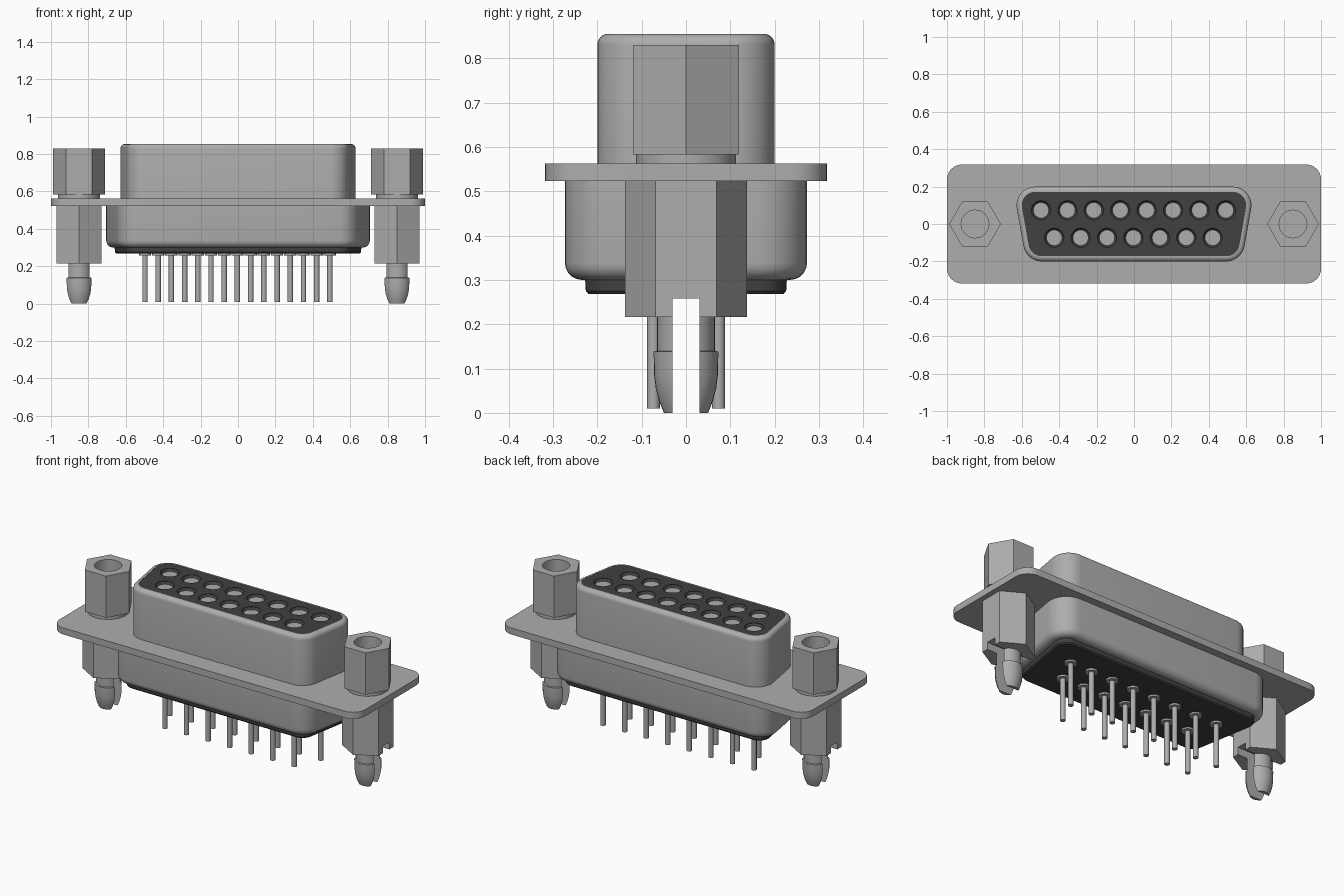
import bpy, bmesh, math

if "Cube" in bpy.data.objects:
    bpy.data.objects.remove(bpy.data.objects["Cube"])


def material(name, value):
    m = bpy.data.materials.new(name)
    m.use_nodes = True
    col = (value, value, value, 1)
    m.diffuse_color = col
    bsdf = m.node_tree.nodes["Principled BSDF"]
    bsdf.inputs["Base Color"].default_value = col
    bsdf.inputs["Roughness"].default_value = 0.5
    return m


METAL = material("grey metal", 0.42)
PLASTIC = material("dark plastic", 0.052)


def d_ring(cx, cy, r, z, slant=10, seg=8):
    """Rounded trapezoid outline, wider towards +y; slant 0 gives a rounded rectangle."""
    s = math.radians(slant)
    bottom = cx - 2 * cy * math.tan(s)
    q = math.pi / 2
    corners = [(bottom, -cy, -q, -s), (cx, cy, -s, q),
               (-cx, cy, q, math.pi + s), (-bottom, -cy, math.pi + s, 3 * q)]
    pts = []
    for x, y, a, b in corners:
        for i in range(seg + 1):
            t = a + (b - a) * i / seg
            pts.append((x + r * math.cos(t), y + r * math.sin(t), z))
    return pts


def circle(r, z, n=32, x=0, y=0, turn=0):
    return [(x + r * math.cos(turn + math.tau * i / n),
             y + r * math.sin(turn + math.tau * i / n), z) for i in range(n)]


def loft(bm, rings):
    """Skin a stack of rings, listed from bottom to top, and cap both ends."""
    rows = [[bm.verts.new(p) for p in ring] for ring in rings]
    n = len(rows[0])
    for lo, hi in zip(rows, rows[1:]):
        for i in range(n):
            j = (i + 1) % n
            bm.faces.new((lo[i], lo[j], hi[j], hi[i]))
    bm.faces.new(rows[0][::-1])
    bm.faces.new(rows[-1])


def build(name, stacks, mat, smooth=True):
    bm = bmesh.new()
    for rings in stacks:
        loft(bm, rings)
    bmesh.ops.recalc_face_normals(bm, faces=bm.faces)
    me = bpy.data.meshes.new(name)
    bm.to_mesh(me)
    bm.free()
    me.materials.append(mat)
    ob = bpy.data.objects.new(name, me)
    bpy.context.collection.objects.link(ob)
    if smooth:
        shade(ob)
    return ob


def activate(ob):
    bpy.ops.object.select_all(action='DESELECT')
    ob.select_set(True)
    bpy.context.view_layer.objects.active = ob


def shade(ob):
    activate(ob)
    bpy.ops.object.shade_smooth_by_angle(angle=math.radians(32))


def cut(ob, stacks):
    """Subtract closed stacks of rings from an object."""
    cutter = build("cutter", stacks, ob.data.materials[0], smooth=False)
    cutter.hide_render = True
    mod = ob.modifiers.new("cut", 'BOOLEAN')
    mod.operation = 'DIFFERENCE'
    mod.solver = 'EXACT'
    mod.object = cutter
    activate(ob)
    bpy.ops.object.modifier_apply(modifier=mod.name)
    bpy.data.objects.remove(cutter)
    shade(ob)


def fillet(radius, steps=5):
    """Inset and height pairs of a quarter-round edge."""
    for i in range(steps + 1):
        t = math.pi / 2 * i / steps
        yield radius * (1 - math.cos(t)), radius * math.sin(t)


# Mounting flange
build("flange", [[d_ring(0.92, 0.238, 0.08, z, slant=0) for z in (0.523, 0.562)]], METAL)


# Mating shell above the flange, with a rounded rim
def upper(inset, z):
    return d_ring(0.528, 0.1, 0.1 - inset, z)


rim = [upper(i, 0.83 + h) for i, h in fillet(0.025)]
build("upper_shell", [[upper(0, 0.55)] + rim + [upper(0.028, 0.855), upper(0.028, 0.84)]], METAL)


# Rear shell below the flange, with a rounded lower edge
def lower(inset, z):
    return d_ring(0.595, 0.163, 0.11 - inset, z)


edge = [lower(i, 0.338 - h) for i, h in fillet(0.038)]
build("lower_shell", [edge[::-1] + [lower(0, 0.53)]], METAL)
build("lower_insulator", [[lower(0.053, 0.268), lower(0.047, 0.275), lower(0.045, 0.31)]], PLASTIC)

# Contact positions: eight in the back row, seven in the front row
PITCH = 0.1412
contacts = [(-0.003 + (i - (n - 1) / 2) * PITCH, y)
            for n, y in ((8, 0.0735), (7, -0.0735)) for i in range(n)]

# Socket insulator with countersunk contact holes
face = build("upper_insulator", [[upper(0.027, 0.6), upper(0.027, 0.854)]], PLASTIC)
cut(face, [[circle(r, z, 24, x, y) for r, z in
            ((0.026, 0.70), (0.026, 0.822), (0.052, 0.852), (0.052, 0.87))]
           for x, y in contacts])

# Solder pins with collars
build("contact_pins", [[circle(0.0145, z, 16, x, y) for z in (0.01, 0.28)]
                       for x, y in contacts], METAL)
build("pin_collars", [[circle(0.033, z, 20, x, y) for z in (0.258, 0.272)]
                      for x, y in contacts], METAL)

# Hardware at both ends
CLIP = [(0.05, 0), (0.06, 0.025), (0.068, 0.055), (0.072, 0.085),
        (0.073, 0.138), (0.065, 0.14), (0.065, 0.225)]
for side, x in (("left", 0.85), ("right", -0.85)):
    # Threaded hex standoff and its washer
    hexnut = build(side + "_standoff",
                   [[circle(0.138, z, 6, x) for z in (0.583, 0.83)]], METAL)
    cut(hexnut, [[circle(0.074, z, 32, x) for z in (0.61, 0.9)]])
    build(side + "_washer", [[circle(0.113, z, 32, x) for z in (0.555, 0.585)]], METAL)

    # Lower hex post and snap-in board clip, split by one slot
    slot = [[(x - 0.2, -0.03, z), (x + 0.2, -0.03, z), (x + 0.2, 0.03, z), (x - 0.2, 0.03, z)]
            for z in (-0.1, 0.258)]
    post = build(side + "_hex_post",
                 [[circle(0.138, z, 6, x, turn=math.pi / 6) for z in (0.216, 0.53)]], METAL)
    clip = build(side + "_board_clip", [[circle(r, z, 32, x) for r, z in CLIP]], METAL)
    cut(post, [slot])
    cut(clip, [slot])
